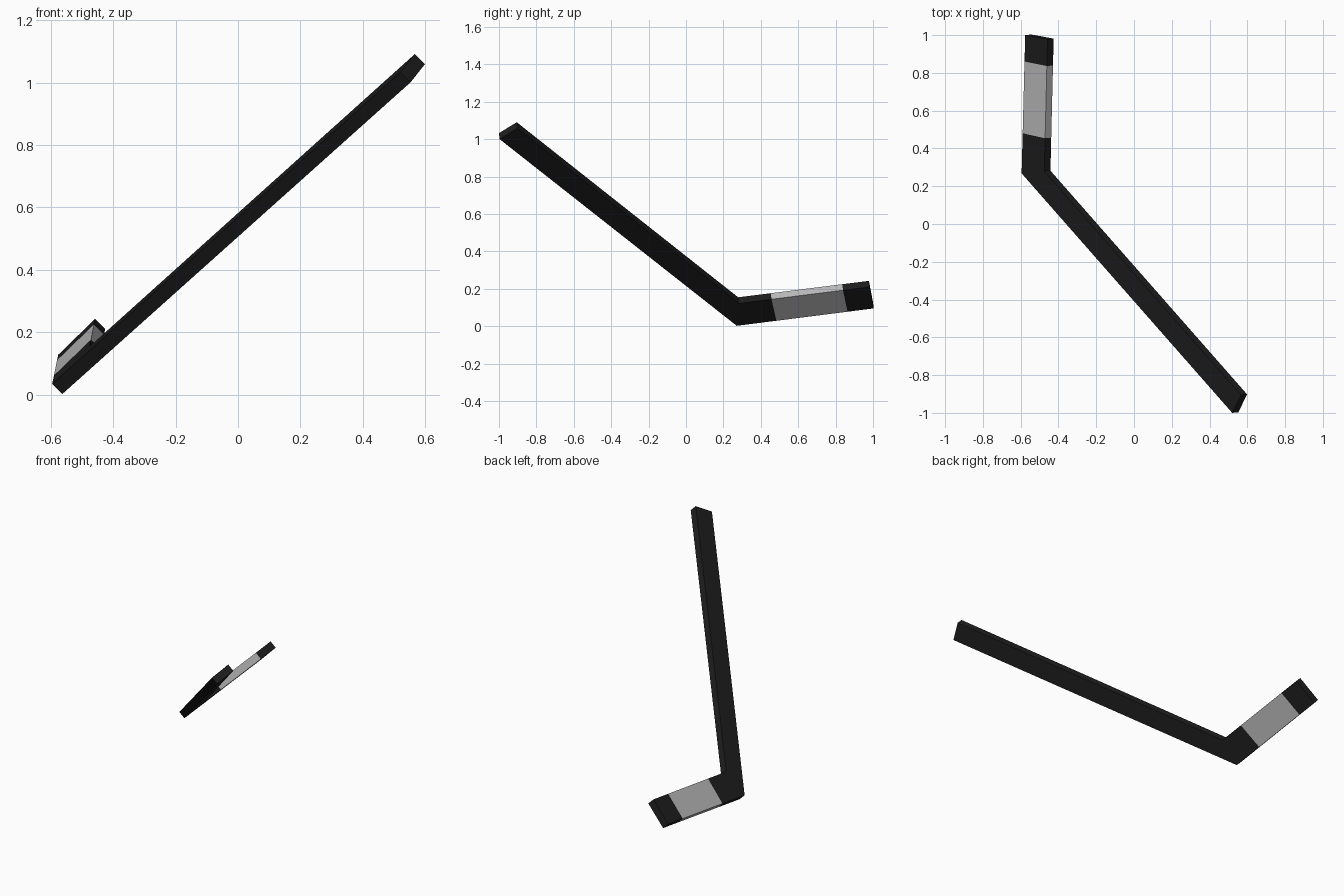
import bpy, bmesh
from mathutils import Vector as V

if "Cube" in bpy.data.objects:
    bpy.data.objects.remove(bpy.data.objects["Cube"])

def material(name, rgb):
    m = bpy.data.materials.new(name)
    m.diffuse_color = (*rgb, 1)
    m.use_nodes = True
    m.node_tree.nodes["Principled BSDF"].inputs["Base Color"].default_value = m.diffuse_color
    return m

BLACK = material("black", (0.013, 0.013, 0.013))
GREY = material("light grey", (0.5, 0.5, 0.5))

# Outline of the flat stick on its upper side: (lower edge, upper edge)
grip = (V((.520, -1.0, 1.033)), V((.566, -.905, 1.091)))
heel = (V((-.595, .268, .035)), V((-.475, .279, .155)))
toe = (V((-.576, 1.0, .128)), V((-.458, .978, .243)))

# Thickness runs square to the plane of shaft and blade
normal = (grip[0] - heel[0]).cross(toe[0] - heel[0]).normalized()
THICK = normal * -0.046

def along_blade(low, high):
    return (heel[0].lerp(toe[0], low), heel[1].lerp(toe[1], high))

def bar(name, stations, mats, cap_start, cap_end):
    """Rectangular bar through the stations, one material index per segment."""
    bm = bmesh.new()
    rings = [[bm.verts.new(p) for p in (lo, hi, hi + THICK, lo + THICK)]
             for lo, hi in stations]
    for i, (a, b) in enumerate(zip(rings, rings[1:])):
        for k in range(4):
            j = (k + 1) % 4
            bm.faces.new((a[k], a[j], b[j], b[k])).material_index = mats[i]
    if cap_start:
        bm.faces.new(rings[0])
    if cap_end:
        bm.faces.new(rings[-1][::-1])
    bmesh.ops.recalc_face_normals(bm, faces=bm.faces)
    # an open bar may be recalculated inside out: check against its centre
    mid = sum((v.co for v in bm.verts), V()) / len(bm.verts)
    if sum((f.calc_center_median() - mid).dot(f.normal) * f.calc_area() for f in bm.faces) < 0:
        bmesh.ops.reverse_faces(bm, faces=bm.faces)
    mesh = bpy.data.meshes.new(name)
    bm.to_mesh(mesh)
    bm.free()
    for m in (BLACK, GREY):
        mesh.materials.append(m)
    bpy.context.collection.objects.link(bpy.data.objects.new(name, mesh))

# Long shaft, open where it joins the blade
bar("shaft", [grip, heel], [0], True, False)
# Blade with the grey tape band in the middle
bar("blade", [heel, along_blade(.29, .25), along_blade(.809, .797), toe],
    [0, 1, 0], False, True)
